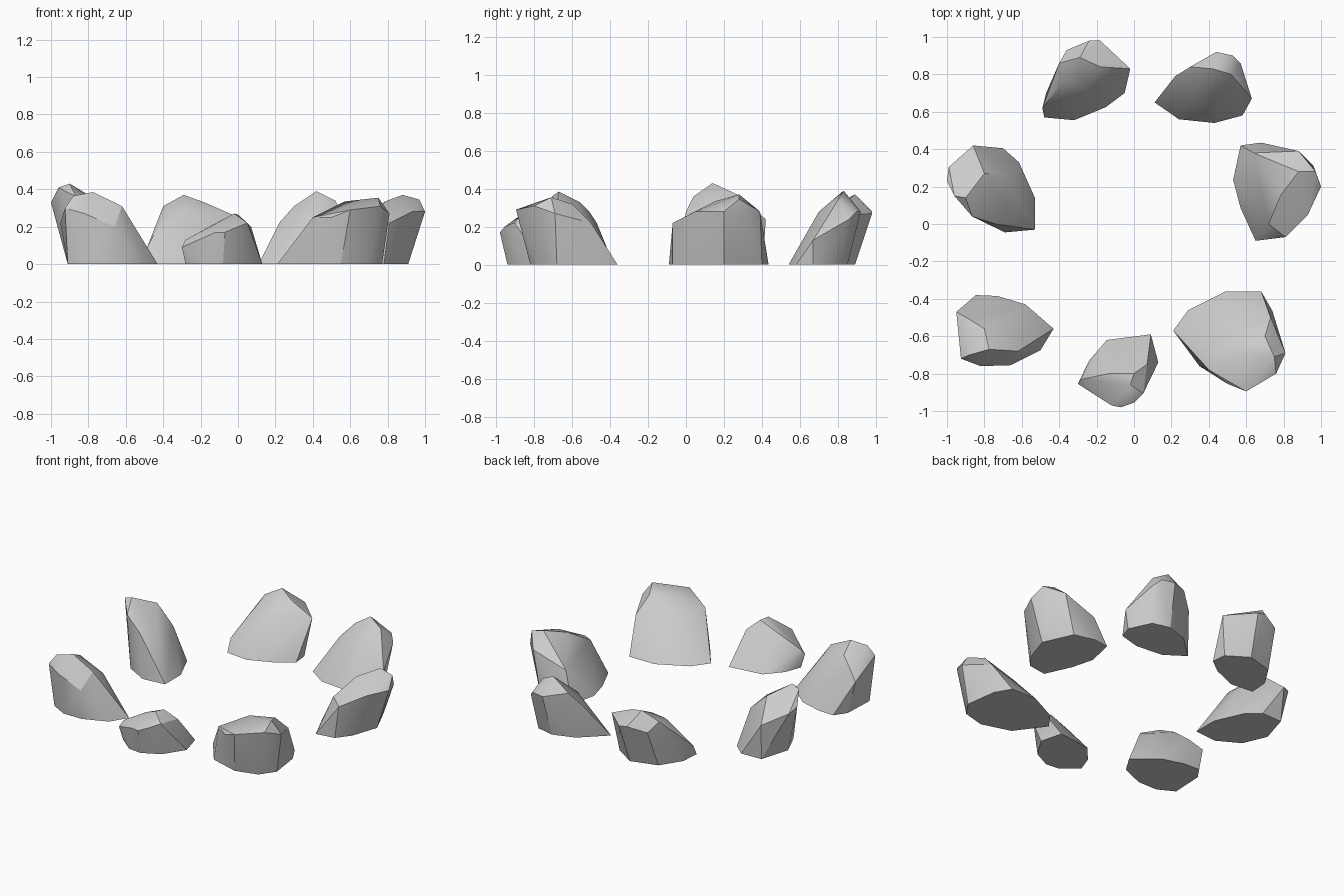
import bpy
import bmesh
from math import radians


def rock(name, base, crown):
    """Faceted stone: convex hull of a ground outline and a few crown corners."""
    bm = bmesh.new()
    for x, y in base:
        bm.verts.new((x, y, 0))
    for p in crown:
        bm.verts.new(p)
    res = bmesh.ops.convex_hull(bm, input=bm.verts[:])
    junk = {v for v in res["geom_interior"] + res["geom_unused"]
            if isinstance(v, bmesh.types.BMVert)}
    bmesh.ops.delete(bm, geom=list(junk), context='VERTS')
    # merge nearly flat triangles into broad facets
    bmesh.ops.dissolve_limit(bm, angle_limit=radians(5), verts=bm.verts[:], edges=bm.edges[:])
    bmesh.ops.recalc_face_normals(bm, faces=bm.faces[:])
    mesh = bpy.data.meshes.new(name)
    bm.to_mesh(mesh)
    bm.free()
    ob = bpy.data.objects.new(name, mesh)
    bpy.context.collection.objects.link(ob)
    bpy.ops.object.select_all(action='DESELECT')
    ob.select_set(True)
    bpy.context.view_layer.objects.active = ob
    bpy.ops.object.shade_smooth_by_angle(angle=radians(30))
    return ob


# Ring of seven outward-leaning stones
rock("rock_back_left",
     [(-.48, .57), (-.32, .555), (-.15, .625), (-.05, .70), (-.06, .80), (-.2, .89), (-.38, .84), (-.47, .70)],
     [(-.49, .62, .08), (-.02, .83, .26), (-.18, .98, .27), (-.24, .98, .28), (-.36, .93, .25),
      (-.29, .89, .37), (-.40, .86, .31), (-.18, .84, .33), (-.38, .76, .29), (-.25, .72, .28)])

rock("rock_back_right",
     [(.11, .65), (.24, .56), (.43, .54), (.58, .58), (.61, .67), (.54, .82), (.42, .85), (.27, .80)],
     [(.63, .67, .13), (.42, .83, .39), (.52, .80, .34), (.53, .90, .28), (.44, .92, .28),
      (.57, .86, .24), (.22, .79, .22), (.30, .84, .31), (.45, .70, .28), (.33, .70, .26)])

rock("rock_right",
     [(.53, .235), (.57, .42), (.68, .435), (.82, .40), (.91, .2), (.85, .02), (.78, -.07), (.65, -.09), (.57, .085)],
     [(.88, .28, .37), (.97, .28, .345), (1, .20, .28), (.93, .05, .28), (.785, .155, .335),
      (.81, -.07, .22), (.88, .39, .28), (.96, .31, .27), (.64, .38, .20), (.72, .0, .24)])

rock("rock_front_right",
     [(.21, -.57), (.29, -.46), (.49, -.36), (.68, -.36), (.74, -.465), (.77, -.68), (.70, -.78), (.55, -.82), (.35, -.76)],
     [(.75, -.71, .355), (.57, -.69, .335), (.40, -.78, .25), (.50, -.855, .25), (.60, -.895, .29),
      (.76, -.80, .31), (.81, -.69, .27), (.70, -.60, .32), (.47, -.60, .25), (.73, -.50, .22)])

rock("rock_front",
     [(-.28, -.84), (-.24, -.73), (-.145, -.62), (.09, -.59), (.13, -.74), (.04, -.88), (-.08, -.94), (-.17, -.93)],
     [(-.02, -.86, .27), (.0, -.80, .265), (.05, -.905, .22), (.0, -.955, .20), (-.07, -.98, .17),
      (-.12, -.97, .17), (-.135, -.80, .21), (-.28, -.83, .13), (-.30, -.855, .09), (.07, -.75, .20)])

rock("rock_front_left",
     [(-.90, -.46), (-.845, -.38), (-.73, -.385), (-.58, -.43), (-.43, -.56), (-.50, -.675), (-.66, -.74), (-.8, -.74), (-.91, -.68)],
     [(-.775, -.67, .385), (-.88, -.70, .365), (-.925, -.72, .30), (-.95, -.47, .22), (-.88, -.51, .28),
      (-.80, -.56, .33), (-.62, -.68, .31), (-.62, -.57, .26), (-.82, -.76, .27), (-.66, -.755, .20)])

rock("rock_left",
     [(-.85, .40), (-.70, .405), (-.615, .33), (-.53, .14), (-.53, -.03), (-.69, -.045), (-.84, .04), (-.91, .2)],
     [(-.90, .14, .43), (-.96, .15, .41), (-1, .23, .33), (-.99, .305, .31), (-.86, .42, .24),
      (-.80, .27, .37), (-.865, .04, .36), (-.68, .10, .28), (-.67, .26, .25), (-.74, .0, .28)])
